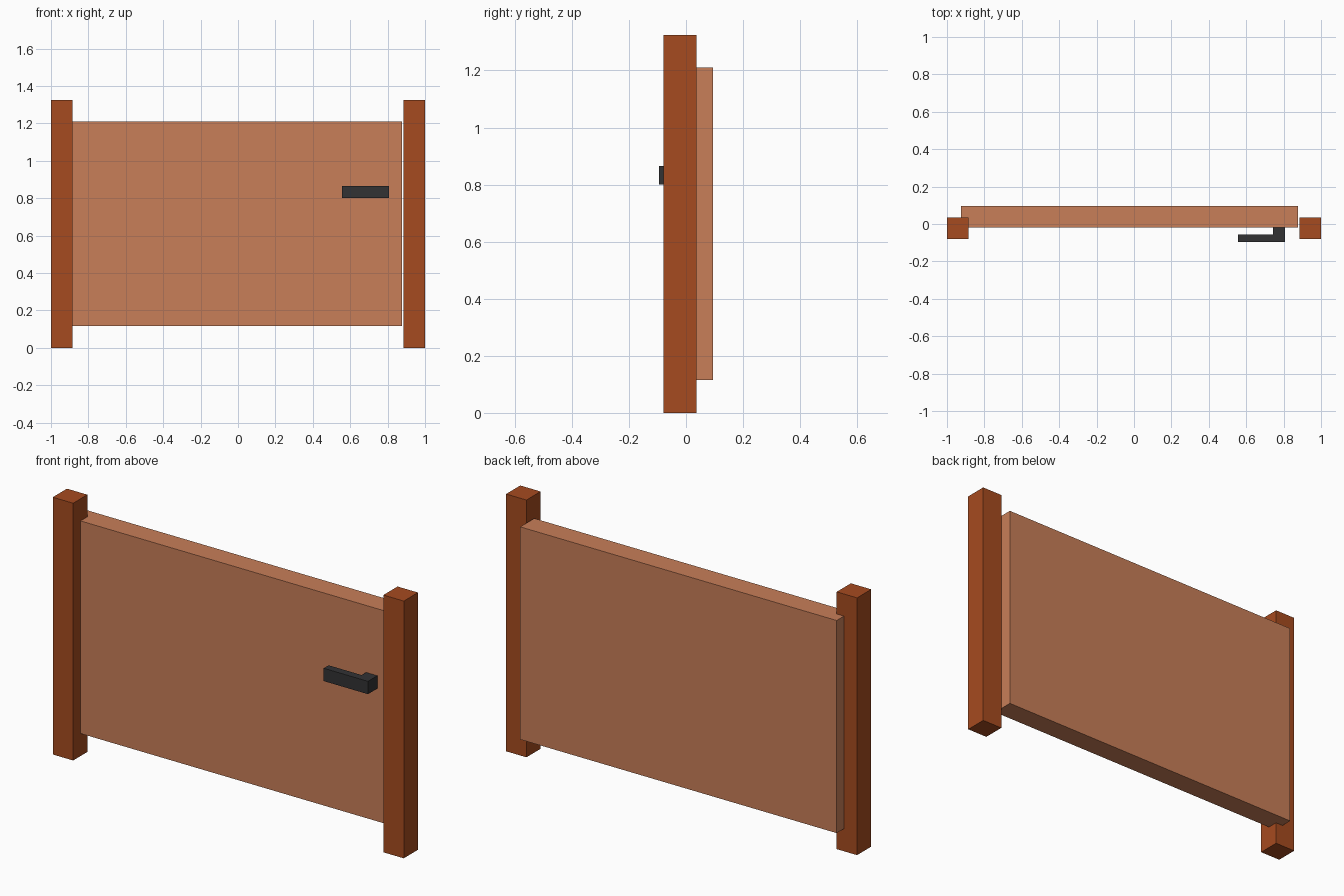
import bpy
import bmesh

if "Cube" in bpy.data.objects:
    bpy.data.objects.remove(bpy.data.objects["Cube"])


def material(name, rgb):
    m = bpy.data.materials.new(name)
    m.diffuse_color = (*rgb, 1)
    m.use_nodes = True
    m.node_tree.nodes["Principled BSDF"].inputs["Base Color"].default_value = m.diffuse_color
    return m


def prism(name, outline, z0, z1, mat):
    """Extrude an XY outline from z0 up to z1."""
    bm = bmesh.new()
    face = bm.faces.new([bm.verts.new((x, y, z0)) for x, y in outline])
    ext = bmesh.ops.extrude_face_region(bm, geom=[face])
    top = [v for v in ext["geom"] if isinstance(v, bmesh.types.BMVert)]
    bmesh.ops.translate(bm, verts=top, vec=(0, 0, z1 - z0))
    bmesh.ops.recalc_face_normals(bm, faces=bm.faces)
    mesh = bpy.data.meshes.new(name)
    bm.to_mesh(mesh)
    bm.free()
    mesh.materials.append(mat)
    ob = bpy.data.objects.new(name, mesh)
    bpy.context.collection.objects.link(ob)
    return ob


def rect(x0, x1, y0, y1):
    return [(x0, y0), (x1, y0), (x1, y1), (x0, y1)]


dark_wood = material("dark_wood", (0.38, 0.07, 0.014))
light_wood = material("light_wood", (0.58, 0.21, 0.098))
iron = material("iron", (0.032, 0.032, 0.034))

# Side posts
for side, x in (("left", -0.942), ("right", 0.942)):
    prism(f"{side}_post", rect(x - 0.058, x + 0.058, -0.079, 0.036), 0, 1.325, dark_wood)

# Gate panel, let into the left post on the hinge side
prism("gate_panel", rect(-0.925, 0.878, -0.019, 0.095), 0.116, 1.211, light_wood)

# L-shaped lever handle
prism("handle", [(0.555, -0.095), (0.807, -0.095), (0.807, -0.019),
                 (0.743, -0.019), (0.743, -0.055), (0.555, -0.055)],
      0.80, 0.866, iron)
